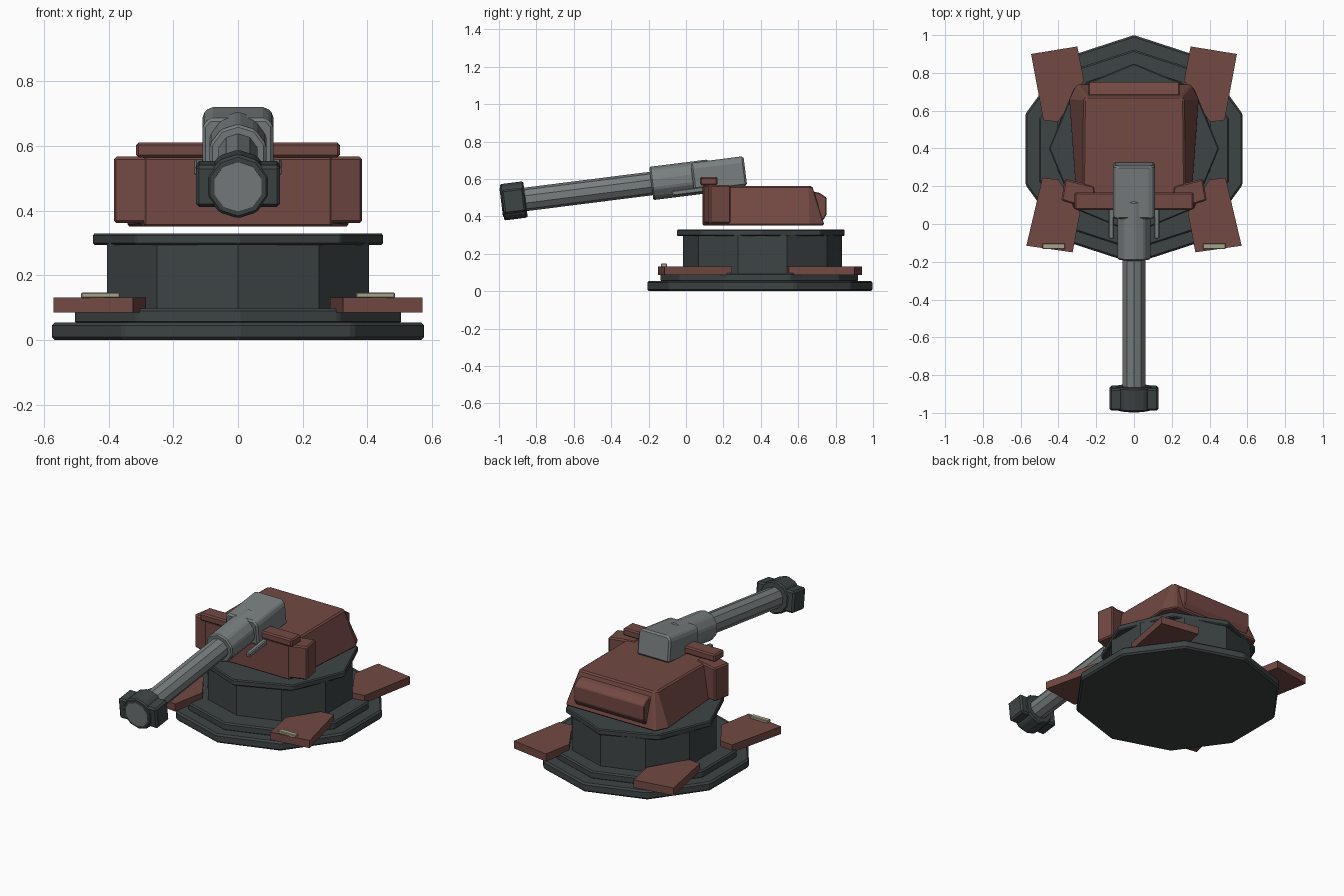
import bpy, bmesh
from math import sin, cos, pi, radians
from mathutils import Matrix, Vector

cube = bpy.data.objects.get("Cube")
if cube:
    bpy.data.objects.remove(cube, do_unlink=True)


def material(name, rgb):
    m = bpy.data.materials.new(name)
    m.use_nodes = True
    m.diffuse_color = (*rgb, 1)
    bsdf = next(n for n in m.node_tree.nodes if n.type == "BSDF_PRINCIPLED")
    bsdf.inputs["Base Color"].default_value = (*rgb, 1)
    return m


RED = material("rust red", (0.17, 0.066, 0.056))
DARK = material("dark slate", (0.047, 0.057, 0.057))
GREY = material("gun grey", (0.19, 0.21, 0.21))
BEIGE = material("beige", (0.38, 0.36, 0.26))

# Gun frame: local y runs along the barrel, pitched down to the front
GUN = Matrix.Translation((0, 0, 0.599)) @ Matrix.Rotation(radians(7.2), 4, "X")
LEVEL = Matrix()


def loft(name, mat, lower, upper, bevel=0.0, frame=LEVEL):
    """Solid between two rings of 3D points."""
    bm = bmesh.new()
    a = [bm.verts.new(frame @ Vector(p)) for p in lower]
    b = [bm.verts.new(frame @ Vector(p)) for p in upper]
    bm.faces.new(a)
    bm.faces.new(b)
    for i in range(len(a)):
        j = (i + 1) % len(a)
        bm.faces.new((a[i], a[j], b[j], b[i]))
    bmesh.ops.recalc_face_normals(bm, faces=bm.faces)
    mesh = bpy.data.meshes.new(name)
    bm.to_mesh(mesh)
    bm.free()
    mesh.materials.append(mat)
    ob = bpy.data.objects.new(name, mesh)
    bpy.context.collection.objects.link(ob)
    if bevel:
        mod = ob.modifiers.new("edge", "BEVEL")
        mod.width = bevel
        mod.segments = 1
        mod.limit_method = "ANGLE"
    return ob


def prism(name, mat, outline, z0, z1, bevel=0.0):
    return loft(name, mat, [(x, y, z0) for x, y in outline],
                [(x, y, z1) for x, y in outline], bevel)


def box(name, mat, lo, hi, bevel=0.0, frame=LEVEL):
    ring = [(lo[0], lo[1]), (hi[0], lo[1]), (hi[0], hi[1]), (lo[0], hi[1])]
    return loft(name, mat, [(x, y, lo[2]) for x, y in ring],
                [(x, y, hi[2]) for x, y in ring], bevel, frame)


def disc(name, sides, radius, cy, z0, z1, bevel=0.0):
    ring = [(radius * sin(2 * pi * i / sides), cy + radius * cos(2 * pi * i / sides))
            for i in range(sides)]
    return prism(name, DARK, ring, z0, z1, bevel)


def tube(name, mat, radius, u0, u1, bevel=0.0, sides=10):
    ring = [(radius * sin(2 * pi * i / sides), radius * cos(2 * pi * i / sides))
            for i in range(sides)]
    return loft(name, mat, [(x, u0, v) for x, v in ring],
                [(x, u1, v) for x, v in ring], bevel, GUN)


def mirrored(half):
    return half + [(-p[0], *p[1:]) for p in reversed(half)]


# Pedestal
disc("base_plate", 10, 0.605, 0.395, 0, 0.055, 0.01)
disc("base_step", 10, 0.53, 0.392, 0.05, 0.098, 0.008)
disc("drum", 10, 0.425, 0.41, 0.09, 0.3)
disc("drum_flange", 8, 0.45, 0.4, 0.294, 0.33, 0.006)

# Feet, cheeks and side rods on both sides
FRONT_FOOT = [(0.57, -0.115), (0.325, -0.15), (0.285, 0.06), (0.40, 0.235), (0.485, 0.245)]
REAR_FOOT = [(0.545, 0.90), (0.30, 0.94), (0.265, 0.76), (0.40, 0.54), (0.48, 0.55)]
CHEEK = [(0.365, 0.24), (0.21, 0.20), (0.20, 0.11), (0.29, 0.095), (0.385, 0.125)]
for side, s in (("left", 1), ("right", -1)):
    def flip(pts):
        return [(s * x, y) for x, y in pts]
    prism("front_foot_" + side, RED, flip(FRONT_FOOT), 0.085, 0.132)
    prism("rear_foot_" + side, RED, flip(REAR_FOOT), 0.085, 0.132)
    box("foot_marker_" + side, BEIGE, (s * 0.425 - 0.06, -0.133, 0.13),
        (s * 0.425 + 0.06, -0.102, 0.147), 0.003)
    prism("turret_cheek_" + side, RED, flip(CHEEK), 0.362, 0.567, 0.008)
    box("recoil_rod_" + side, GREY, (s * 0.12 - 0.014, -0.085, -0.08),
        (s * 0.12 + 0.014, 0.12, -0.052), 0.005, GUN)

# Turret body with sloped sides and back
lower = [(0.30, 0.10, 0.352), (0.31, 0.2, 0.352), (0.345, 0.66, 0.352), (0.305, 0.74, 0.352)]
upper = [(0.29, 0.10, 0.562), (0.27, 0.2, 0.562), (0.265, 0.655, 0.562), (0.25, 0.675, 0.562)]
loft("turret_body", RED, mirrored(lower), mirrored(upper), 0.008)
box("turret_front_plate", RED, (-0.29, 0.088, 0.352), (0.29, 0.12, 0.565), 0.006)
box("turret_brow", RED, (-0.315, 0.075, 0.565), (0.315, 0.168, 0.611), 0.008)

# Slanted rear stowage plate
plate = [(0.67, 0.535), (0.715, 0.525), (0.752, 0.5), (0.752, 0.41), (0.73, 0.375), (0.70, 0.375)]
loft("turret_rear_plate", RED, [(-0.24, y, z) for y, z in plate],
     [(0.24, y, z) for y, z in plate], 0.005)

# Gun
tube("barrel", GREY, 0.063, -0.96, -0.1)
tube("barrel_sleeve", GREY, 0.092, -0.187, 0.13, 0.008)
section = mirrored([(0.11, -0.075), (0.11, 0.06), (0.088, 0.083)])
loft("breech", GREY, [(x, 0.035, v) for x, v in section],
     [(x, 0.32, v) for x, v in section], 0.01, GUN)
tube("muzzle_brake", DARK, 0.1, -0.992, -0.865, 0.008)
box("muzzle_side_block", DARK, (-0.13, -0.988, -0.065), (0.13, -0.87, 0.065), 0.01, GUN)
tube("muzzle_face", GREY, 0.077, -0.996, -0.98)
